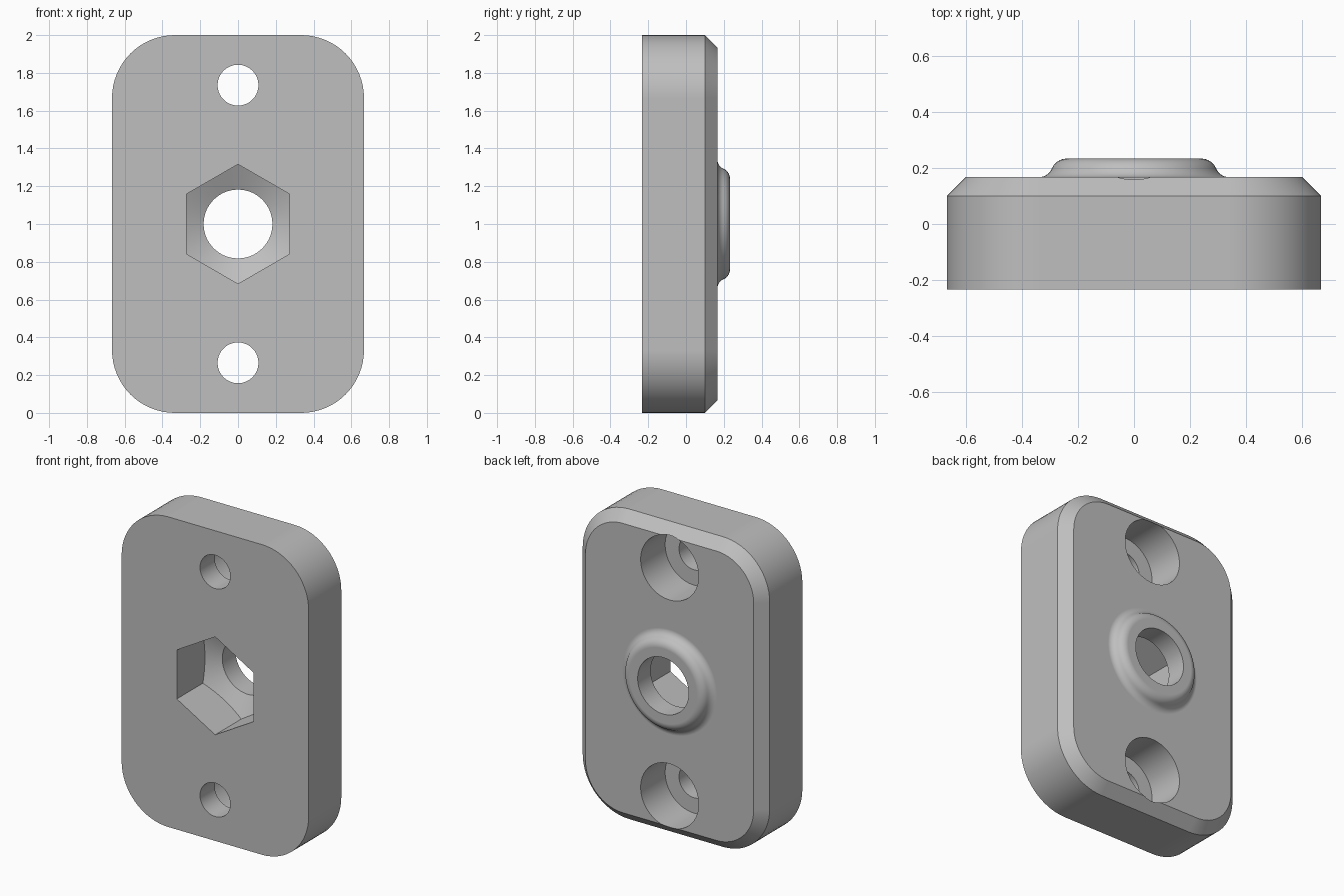
import bpy, bmesh, math

if "Cube" in bpy.data.objects:
    bpy.data.objects.remove(bpy.data.objects["Cube"])

grey = bpy.data.materials.new("light grey")
grey.diffuse_color = (0.52, 0.52, 0.52, 1)
grey.use_nodes = True
grey.node_tree.nodes["Principled BSDF"].inputs["Base Color"].default_value = grey.diffuse_color
MID = 1.0  # height of the plate centre


def skin(name, rings):
    """Closed solid from equal-length rings of points, capped at both ends."""
    bm = bmesh.new()
    loops = [[bm.verts.new(p) for p in ring] for ring in rings]
    n = len(loops[0])
    for a, b in zip(loops, loops[1:]):
        for i in range(n):
            j = (i + 1) % n
            bm.faces.new((a[i], a[j], b[j], b[i]))
    bm.faces.new(loops[0])
    bm.faces.new(loops[-1])
    bmesh.ops.recalc_face_normals(bm, faces=bm.faces)
    mesh = bpy.data.meshes.new(name)
    bm.to_mesh(mesh)
    bm.free()
    ob = bpy.data.objects.new(name, mesh)
    mesh.materials.append(grey)
    bpy.context.collection.objects.link(ob)
    return ob


def lathe(name, profile, z=MID, n=72):
    """Turn (radius, y) points around an axis along y."""
    t = [math.tau * (i + 0.5) / n for i in range(n)]
    return skin(name, [[(r * math.sin(a), y, z + r * math.cos(a)) for a in t]
                       for r, y in profile])


def rounded_rect(w, h, r, y, steps=16):
    pts = []
    for q, (sx, sz) in enumerate([(1, 1), (-1, 1), (-1, -1), (1, -1)]):
        for i in range(steps + 1):
            a = math.pi / 2 * (q + i / steps)
            pts.append((sx * (w - r) + r * math.cos(a), y,
                        MID + sz * (h - r) + r * math.sin(a)))
    return pts


def combine(ob, other, op):
    m = ob.modifiers.new(op.lower(), 'BOOLEAN')
    m.operation, m.object, m.solver = op, other, 'EXACT'
    bpy.context.view_layer.objects.active = ob
    bpy.ops.object.modifier_apply(modifier=m.name)
    bpy.data.objects.remove(other)


# Plate with rounded corners and a chamfered back rim
plate = skin("mounting_plate", [
    rounded_rect(0.667, 1.0, 0.333, -0.233),
    rounded_rect(0.667, 1.0, 0.333, 0.1),
    rounded_rect(0.6, 0.933, 0.266, 0.167)])

# Raised boss: rounded shoulder flowing into a concave foot
profile = [(0.3, 0.1), (0.338, 0.167)]
for i in range(1, 8):
    a = math.radians(65) * i / 7
    profile.append((0.338 - 0.046 * math.sin(a) / math.sin(math.radians(65)),
                    0.167 + 0.033 * (1 - math.cos(a)) / (1 - math.cos(math.radians(65)))))
for i in range(1, 9):
    a = math.radians(65) * (1 - i / 8)
    profile.append((0.24 + 0.052 * math.sin(a) / math.sin(math.radians(65)),
                    0.233 - 0.033 * (1 - math.cos(a)) / (1 - math.cos(math.radians(65)))))
combine(plate, lathe("boss", profile), 'UNION')

# Hexagonal front pocket with a conical floor, then the through bore
R = 0.316
hexagon = skin("hex_pocket", [
    [(R * math.sin(math.tau * i / 6), y, MID + R * math.cos(math.tau * i / 6))
     for i in range(6)] for y in (-0.3, 0.2)])
cone = lathe("pocket_cone", [(0.5, -0.4), (0.5, -0.059), (0.182, 0.1)])
combine(hexagon, cone, 'INTERSECT')
combine(plate, hexagon, 'DIFFERENCE')
combine(plate, lathe("bore", [(0.182, 0.0), (0.182, 0.4)]), 'DIFFERENCE')

# Screw holes, counterbored from the back
for side in (-1, 1):
    hole = lathe("screw_hole", [(0.108, -0.4), (0.108, -0.083),
                                (0.207, -0.083), (0.207, 0.4)], MID + side * 0.735, 48)
    combine(plate, hole, 'DIFFERENCE')

# Smooth curves, crisp edges
plate.select_set(True)
bpy.context.view_layer.objects.active = plate
bpy.ops.object.shade_smooth_by_angle(angle=math.radians(25))
wn = plate.modifiers.new("weighted_normals", 'WEIGHTED_NORMAL')
wn.keep_sharp = True
